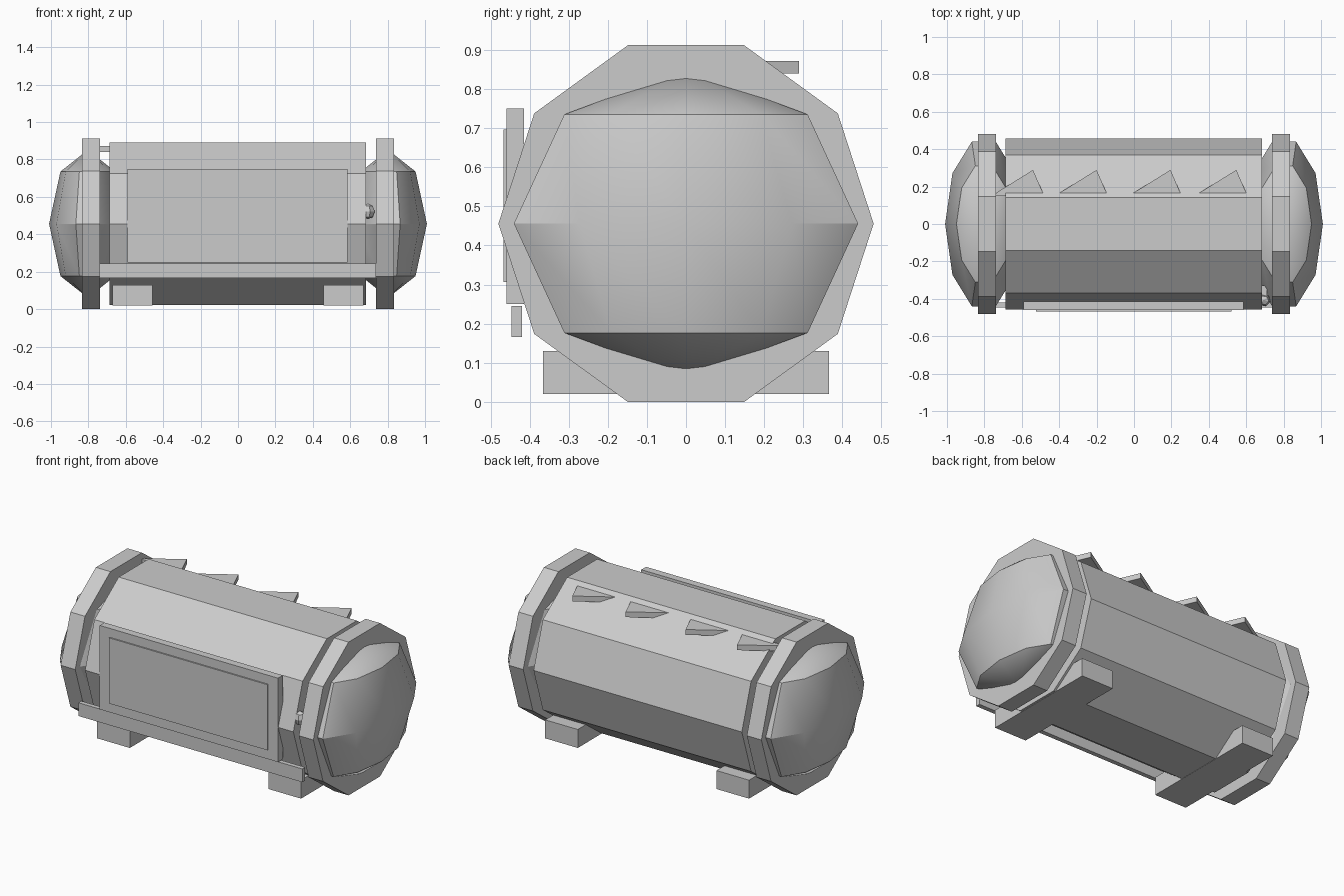
import bpy, bmesh, math
from mathutils import Matrix, Vector

if "Cube" in bpy.data.objects:
    bpy.data.objects.remove(bpy.data.objects["Cube"])

MID_Z = 0.456  # height of the tank axis

metal = bpy.data.materials.new("grey_metal")
metal.diffuse_color = (0.6, 0.6, 0.6, 1)
metal.use_nodes = True
metal.node_tree.nodes["Principled BSDF"].inputs["Base Color"].default_value = metal.diffuse_color


def finish(name, bm, smooth=False):
    bmesh.ops.recalc_face_normals(bm, faces=bm.faces)
    mesh = bpy.data.meshes.new(name)
    bm.to_mesh(mesh)
    bm.free()
    mesh.materials.append(metal)
    obj = bpy.data.objects.new(name, mesh)
    bpy.context.collection.objects.link(obj)
    if smooth:
        bpy.ops.object.select_all(action='DESELECT')
        obj.select_set(True)
        bpy.context.view_layer.objects.active = obj
        bpy.ops.object.shade_smooth_by_angle(angle=math.radians(30))
    return obj


def prism(name, points, offset):
    """Extrude a flat outline along an offset."""
    bm = bmesh.new()
    face = bm.faces.new([bm.verts.new(p) for p in points])
    new = bmesh.ops.extrude_face_region(bm, geom=[face], use_keep_orig=True)
    verts = [v for v in new["geom"] if isinstance(v, bmesh.types.BMVert)]
    bmesh.ops.translate(bm, verts=verts, vec=offset)
    return finish(name, bm)


def box(name, x0, x1, y0, y1, z0, z1):
    return prism(name, [(x0, y0, z0), (x1, y0, z0), (x1, y1, z0), (x0, y1, z0)],
                 (0, 0, z1 - z0))


def decagon(name, x0, x1, radius):
    angles = [math.tau * i / 10 for i in range(10)]
    pts = [(x0, radius * math.cos(a), MID_Z + radius * math.sin(a)) for a in angles]
    return prism(name, pts, (x1 - x0, 0, 0))


def ball(name, centre, radii, segments, rings, turn, smooth):
    bm = bmesh.new()
    bmesh.ops.create_uvsphere(bm, u_segments=segments, v_segments=rings, radius=1)
    # one vertex of each ring points along y
    bmesh.ops.transform(bm, verts=bm.verts, matrix=Matrix.Translation(centre)
                        @ Matrix.Diagonal(Vector(radii)).to_4x4()
                        @ Matrix.Rotation(turn, 4, 'Z'))
    return finish(name, bm, smooth)


# Tank barrel
decagon("barrel", -0.688, 0.685, 0.457)

# End rings, domed ends and feet
for side, s in (("left", -1), ("right", 1)):
    decagon(side + "_ring", s * 0.737, s * 0.833, 0.48)
    ball(side + "_dome", (s * 0.803, 0, MID_Z), (0.207, 0.463, 0.395),
         10, 4, math.pi / 2, True)
    box(side + "_foot", s * 0.457, s * 0.672, -0.366, 0.366, 0.02, 0.13)

# Front hatch with its raised plate, and the ledge below
box("hatch", -0.59, 0.585, -0.459, -0.414, 0.25, 0.75)
box("hatch_plate", -0.524, 0.52, -0.467, -0.458, 0.306, 0.697)
box("ledge", -0.74, 0.737, -0.447, -0.42, 0.166, 0.245)

# Wedge fins along the upper back
for i, x in enumerate((-0.54, -0.2, 0.195, 0.547)):
    prism(f"fin_{i + 1}", [(x - 0.224, 0.15, 0.84), (x + 0.06, 0.15, 0.84),
                           (x, 0.289, 0.84)], (0, 0, 0.032))

# Small valve knob beside the hatch
ball("valve_knob", (0.695, -0.408, 0.522), (0.037, 0.034, 0.042), 6, 4, 0.3, False)
box("valve_stem", 0.68, 0.71, -0.40, -0.33, 0.505, 0.535)
